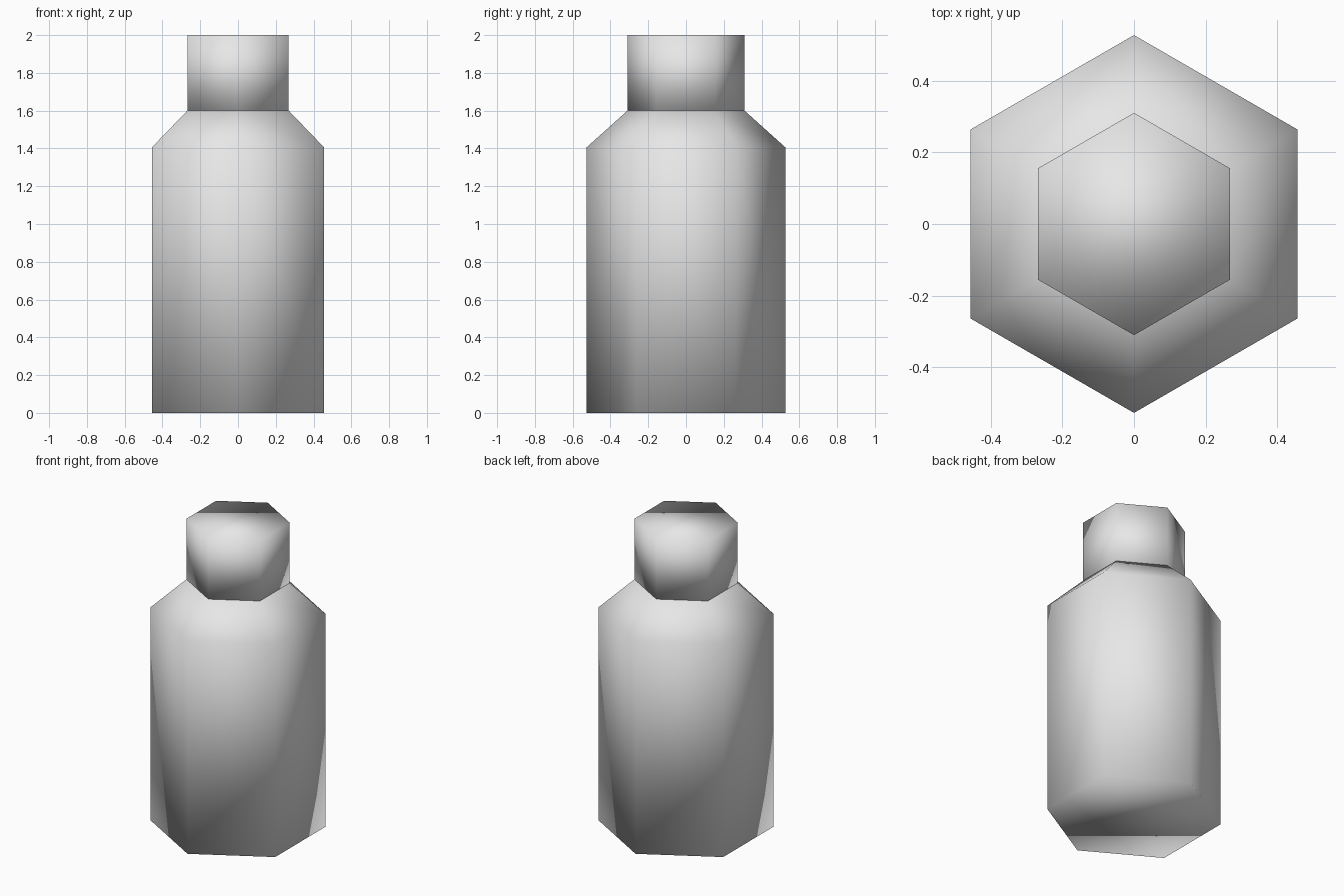
import bpy
import bmesh
from math import sin, cos, tau

cube = bpy.data.objects.get("Cube")
if cube:
    bpy.data.objects.remove(cube, do_unlink=True)

SIDES = 6

# Single plain grey material
grey = bpy.data.materials.new("light grey")
grey.use_nodes = True
colour = (0.8, 0.8, 0.8, 1)
grey.diffuse_color = colour
grey.node_tree.nodes["Principled BSDF"].inputs["Base Color"].default_value = colour


def hex_solid(name, profile):
    """Closed hexagonal solid through (radius, height) rings, corners on the y axis."""
    bm = bmesh.new()
    rings = []
    for radius, z in profile:
        angles = [tau * i / SIDES for i in range(SIDES)]
        rings.append([bm.verts.new((radius * sin(a), radius * cos(a), z)) for a in angles])
    for low, high in zip(rings, rings[1:]):
        for i in range(SIDES):
            j = (i + 1) % SIDES
            bm.faces.new((low[i], low[j], high[j], high[i]))
    bm.faces.new(rings[0])
    bm.faces.new(rings[-1])
    bmesh.ops.recalc_face_normals(bm, faces=bm.faces[:])
    for face in bm.faces:
        face.smooth = True
    mesh = bpy.data.meshes.new(name)
    bm.to_mesh(mesh)
    bm.free()
    mesh.materials.append(grey)
    obj = bpy.data.objects.new(name, mesh)
    bpy.context.collection.objects.link(obj)
    return obj


# Bottle body with sloped shoulder
hex_solid("bottle_body", [(0.527, 0), (0.527, 1.405), (0.31, 1.6)])

# Neck cap standing on the shoulder
hex_solid("bottle_cap", [(0.31, 1.6), (0.31, 2.0)])
